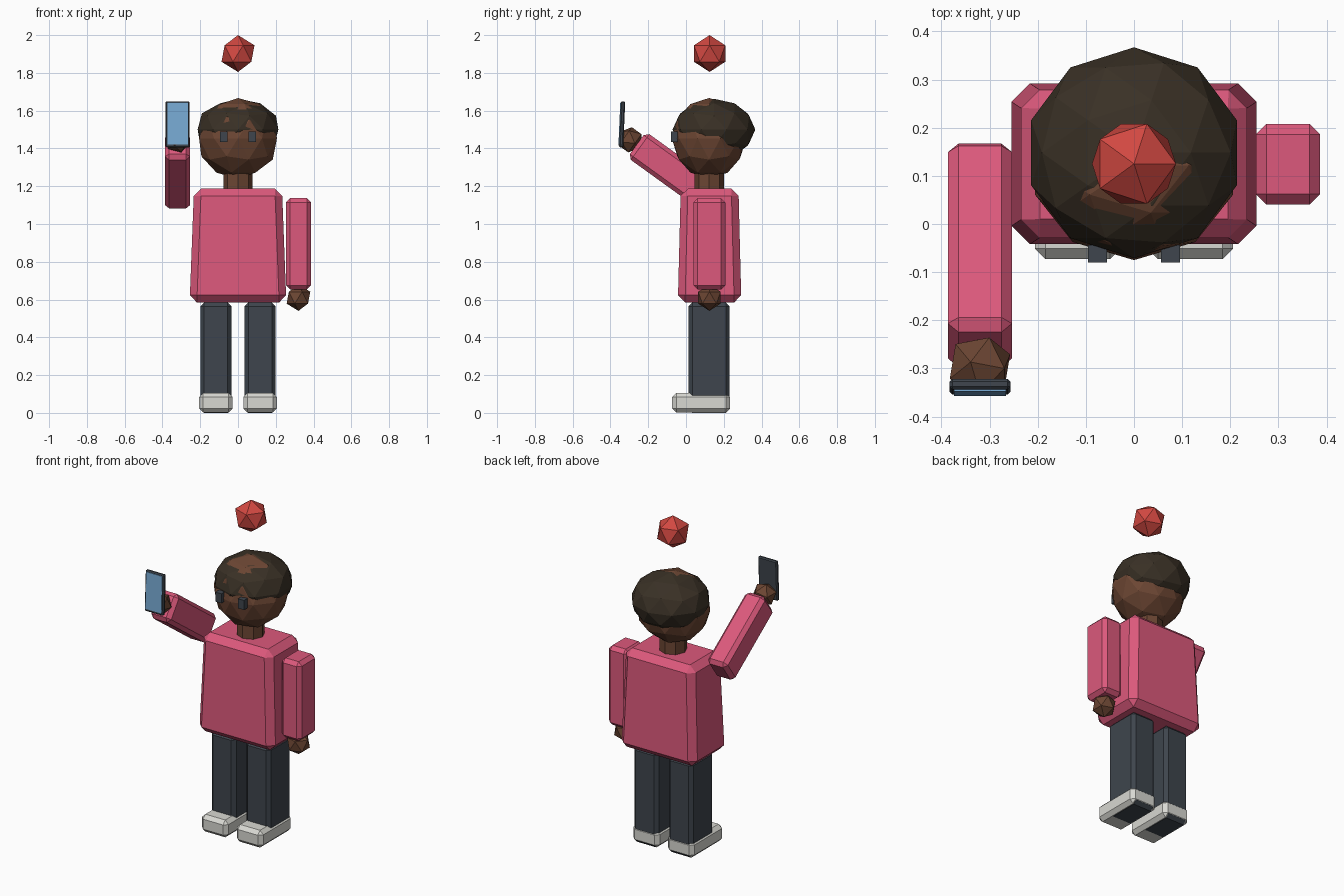
import bpy, bmesh, math
from mathutils import Matrix, Vector

if "Cube" in bpy.data.objects:
    bpy.data.objects.remove(bpy.data.objects["Cube"])


def material(name, r, g, b):
    lin = lambda c: ((c / 255 + 0.055) / 1.055) ** 2.4 if c > 10 else c / 255 / 12.92
    m = bpy.data.materials.new(name)
    m.diffuse_color = (lin(r), lin(g), lin(b), 1)
    m.use_nodes = True
    m.node_tree.nodes["Principled BSDF"].inputs["Base Color"].default_value = m.diffuse_color
    return m


PINK = material("pink_cloth", 220, 89, 124)
SKIN = material("brown_skin", 108, 70, 51)
HAIR = material("dark_hair", 57, 48, 37)
SLATE = material("dark_slate", 62, 69, 77)
WHITE = material("shoe_white", 216, 216, 210)
BLUE = material("screen_blue", 120, 170, 212)
RED = material("gem_red", 210, 72, 65)


def finish(name, bm, mat, matrix=Matrix()):
    bmesh.ops.recalc_face_normals(bm, faces=bm.faces)
    mesh = bpy.data.meshes.new(name)
    bm.to_mesh(mesh)
    bm.free()
    mesh.materials.append(mat)
    ob = bpy.data.objects.new(name, mesh)
    ob.matrix_world = matrix
    bpy.context.collection.objects.link(ob)
    return ob


def box(name, centre, size, mat, bevel=0.0, top=(1, 1), matrix=Matrix()):
    """Chamfered box; top scales the upper end in x and y."""
    bm = bmesh.new()
    bmesh.ops.create_cube(bm, size=1)
    for v in bm.verts:
        s = top if v.co.z > 0 else (1, 1)
        v.co = Vector((v.co.x * size[0] * s[0], v.co.y * size[1] * s[1], v.co.z * size[2]))
    if bevel:
        bmesh.ops.bevel(bm, geom=bm.edges[:], offset=bevel, segments=1, affect='EDGES')
    bmesh.ops.translate(bm, verts=bm.verts, vec=centre)
    return finish(name, bm, mat, matrix)


def ball(name, centre, radii, mat, subdivisions=1, matrix=Matrix()):
    bm = bmesh.new()
    bmesh.ops.create_icosphere(bm, subdivisions=subdivisions, radius=1)
    bmesh.ops.scale(bm, verts=bm.verts, vec=radii)
    bmesh.ops.translate(bm, verts=bm.verts, vec=centre)
    return finish(name, bm, mat, matrix)


MID = 0.125  # y of the body's centre line

# Torso and neck
box("torso", (0, MID, 0.886), (0.512, 0.336, 0.602), PINK, 0.038, (0.91, 0.91))
bm = bmesh.new()
bmesh.ops.create_cone(bm, segments=8, radius1=0.078, radius2=0.078, depth=0.2, cap_ends=True)
finish("neck", bm, SKIN, Matrix.Translation((0, MID - 0.002, 1.23)))

# Head, hair cap and floating gem
ball("head", (0, 0.122, 1.4535), (0.2166, 0.197, 0.2135), SKIN, 2)
ball("hair", (0, 0.148, 1.5), (0.2247, 0.219, 0.163), HAIR, 2)
ball("floating_gem", (0, MID, 1.9025), (0.0975,) * 3, RED)

# Eyes, legs and shoes on both sides
for side, s in (("right", -1), ("left", 1)):
    box(side + "_eye", (s * 0.076, -0.062, 1.462), (0.04, 0.036, 0.058), SLATE)
    box(side + "_leg", (s * 0.117, 0.122, 0.292), (0.164, 0.217, 0.584), SLATE, 0.02)
    box(side + "_shoe", (s * 0.117, 0.08, 0.0535), (0.178, 0.306, 0.105), WHITE, 0.022)

# Arms, modelled hanging from the arm's centre, then posed
POSES = {
    "left": Matrix.Translation((0.32, MID - 0.001, 0.895)),
    "right": Matrix.Translation((-0.32, -0.065, 1.279)) @ Matrix.Rotation(math.radians(-125.8), 4, 'X'),
}
for side, pose in POSES.items():
    box(side + "_arm", (0, 0, 0), (0.133, 0.168, 0.483), PINK, 0.022, matrix=pose)
    ball(side + "_hand", (0, 0, -0.285), (0.07,) * 3, SKIN, matrix=pose)

# Handheld device with a thin screen plate
hold = Matrix.Translation((-0.32, -0.338, 1.527)) @ Matrix.Rotation(math.radians(-2.5), 4, 'X')
box("handset", (0, 0, 0), (0.127, 0.022, 0.245), SLATE, 0.006, matrix=hold)
box("handset_screen", (0, -0.012, 0.004), (0.108, 0.006, 0.222), BLUE, matrix=hold)
